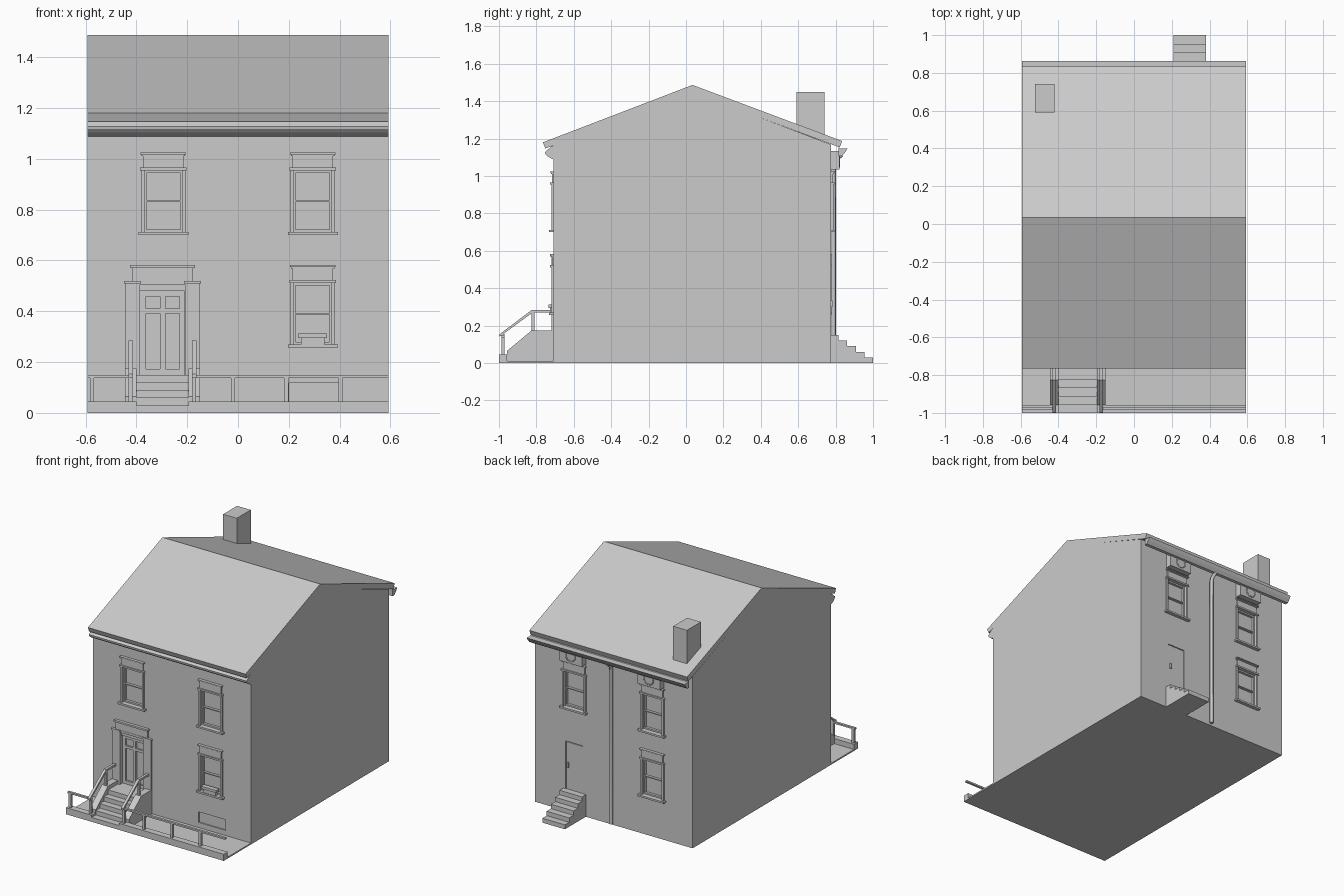
import bpy, bmesh
from math import cos, sin, pi
from mathutils import Vector

HALF = 0.593
WALL = {-1: -0.708, 1: 0.776}      # front and back wall planes
WX = 0.294                         # window axis offset


def finish(name, bm):
    bmesh.ops.recalc_face_normals(bm, faces=bm.faces)
    me = bpy.data.meshes.new(name)
    bm.to_mesh(me)
    bm.free()
    ob = bpy.data.objects.new(name, me)
    bpy.context.collection.objects.link(ob)
    return ob


def boxes(name, items):
    """One object from several (x0, x1, y0, y1, z0, z1) boxes."""
    bm = bmesh.new()
    for x0, x1, y0, y1, z0, z1 in items:
        vs = bmesh.ops.create_cube(bm, size=1)["verts"]
        for v in vs:
            v.co = Vector(((x0 + x1) / 2 + v.co.x * (x1 - x0),
                           (y0 + y1) / 2 + v.co.y * (y1 - y0),
                           (z0 + z1) / 2 + v.co.z * (z1 - z0)))
    return finish(name, bm)


def prism(name, profile, x0, x1):
    """Extrude a (y, z) profile along x."""
    bm = bmesh.new()
    f = bm.faces.new([bm.verts.new((x0, y, z)) for y, z in profile])
    new = bmesh.ops.extrude_face_region(bm, geom=[f])["geom"]
    bmesh.ops.translate(bm, vec=(x1 - x0, 0, 0),
                        verts=[v for v in new if isinstance(v, bmesh.types.BMVert)])
    return finish(name, bm)


def on_wall(side, x0, x1, z0, z1, d0, d1):
    """Box given by its outward depth d0..d1 from the front or back wall."""
    a, b = sorted((WALL[side] + side * d0, WALL[side] + side * d1))
    return (x0, x1, a, b, z0, z1)


def pipe(name, pts, radius, res=2):
    cu = bpy.data.curves.new(name, 'CURVE')
    cu.dimensions = '3D'
    cu.bevel_depth, cu.bevel_resolution, cu.use_fill_caps = radius, res, True
    sp = cu.splines.new('POLY')
    sp.points.add(len(pts) - 1)
    for p, co in zip(sp.points, pts):
        p.co = (*co, 1)
    ob = bpy.data.objects.new(name, cu)
    bpy.context.collection.objects.link(ob)
    return ob


# House body with gables
body = prism("house_body", [(WALL[-1], 0), (WALL[1], 0), (WALL[1], 1.168),
                            (0.035, 1.45), (WALL[-1], 1.166)], -HALF, HALF)

# Recesses for windows and doors
windows = [(-1, -WX, 0.70), (-1, WX, 0.70), (-1, WX, 0.257),
           (1, -WX, 0.70), (1, WX, 0.70), (1, -WX, 0.257)]
holes = [on_wall(s, x - 0.075, x + 0.075, z + 0.012, z + 0.255, -0.025, 0.05)
         for s, x, z in windows]
holes += [on_wall(-1, -0.387, -0.21, 0.15, 0.505, -0.03, 0.05),
          on_wall(1, 0.23, 0.362, 0.15, 0.475, -0.008, 0.05),
          on_wall(-1, 0.2, 0.4, 0.045, 0.117, -0.008, 0.05)]
cutter = boxes("opening_cutter", holes)
cutter.hide_render = True
cutter.hide_set(True)
mod = body.modifiers.new("openings", 'BOOLEAN')
mod.operation, mod.solver, mod.object = 'DIFFERENCE', 'EXACT', cutter

# Roof, cornice, gutter, chimney
prism("roof", [(-0.765, 1.18), (0.035, 1.487), (0.835, 1.187), (0.822, 1.153),
               (0.035, 1.448), (-0.752, 1.147)], -HALF, HALF)
prism("front_cornice", [(-0.70, 1.168), (-0.72, 1.158), (-0.754, 1.128), (-0.752, 1.118),
                        (-0.738, 1.104), (-0.70, 1.083)], -HALF, HALF)
prism("back_gutter", [(0.815, 1.153), (0.822, 1.147), (0.864, 1.147), (0.852, 1.128),
                      (0.835, 1.108), (0.815, 1.106)], -HALF, HALF)
boxes("chimney", [(-0.525, -0.422, 0.59, 0.74, 1.2, 1.45)])

# Windows: sashes, casing, sill and hood
for i, (s, x, z) in enumerate(windows):
    def b(x0, x1, z0, z1, d0, d1):
        return on_wall(s, x + x0, x + x1, z + z0, z + z1, d0, d1)
    boxes(f"window_casing_{i}", [
        b(-0.088, -0.075, 0.012, 0.255, -0.02, 0.012),
        b(0.075, 0.088, 0.012, 0.255, -0.02, 0.012),
        b(-0.098, 0.1, 0, 0.012, -0.02, 0.024),
        b(-0.092, 0.092, 0.255, 0.266, -0.02, 0.018),
        b(-0.08, 0.08, 0.266, 0.312, -0.01, 0.009),
        b(-0.085, 0.085, 0.312, 0.318, -0.01, 0.014),
        b(-0.09, 0.09, 0.318, 0.325, -0.01, 0.02)])
    boxes(f"window_sash_{i}", [
        b(-0.075, -0.067, 0.012, 0.255, -0.03, -0.008),
        b(0.067, 0.075, 0.012, 0.255, -0.03, -0.008),
        b(-0.067, 0.067, 0.245, 0.255, -0.03, -0.008),
        b(-0.067, 0.067, 0.012, 0.022, -0.03, -0.008),
        b(-0.067, 0.067, 0.13, 0.137, -0.03, -0.008)])

# Window planter with flared rim
boxes("planter", [on_wall(-1, 0.247, 0.34, 0.269, 0.295, 0, 0.02),
                  on_wall(-1, 0.236, 0.351, 0.295, 0.312, -0.005, 0.027)])

# Front door surround: pilasters, caps, hood
cx = -0.297
surround = []
for k in (-1, 1):
    xs = sorted((cx + k * 0.088, cx + k * 0.145))
    surround.append(on_wall(-1, *xs, 0, 0.51, -0.01, 0.012))
    xs = sorted((cx + k * 0.084, cx + k * 0.151))
    surround.append(on_wall(-1, *xs, 0.51, 0.52, -0.01, 0.018))
surround += [on_wall(-1, cx - 0.09, cx + 0.09, 0.505, 0.52, -0.03, 0.012),
             on_wall(-1, cx - 0.088, cx + 0.088, 0.48, 0.505, -0.03, -0.004),
             on_wall(-1, cx - 0.12, cx + 0.12, 0.52, 0.57, -0.01, 0.01),
             on_wall(-1, cx - 0.128, cx + 0.128, 0.57, 0.582, -0.01, 0.02)]
boxes("front_door_surround", surround)

# Panelled front door
stiles = [(-0.088, -0.066), (-0.011, 0.011), (0.066, 0.088)]
rails = [(0.15, 0.172), (0.392, 0.41), (0.458, 0.48)]
door = [on_wall(-1, cx + a, cx + c, 0.15, 0.48, -0.035, -0.018) for a, c in stiles]
for z0, z1 in rails:
    door += [on_wall(-1, cx - 0.066, cx - 0.011, z0, z1, -0.035, -0.018),
             on_wall(-1, cx + 0.011, cx + 0.066, z0, z1, -0.035, -0.018)]
boxes("front_door", door)

# Front yard slab, kerb and steps
boxes("front_yard", [(-HALF, HALF, -0.98, -0.7, 0, 0.01)])
boxes("kerb", [(-HALF, -0.4, -1, -0.957, 0, 0.045), (-0.195, HALF, -1, -0.957, 0, 0.045)])


def stairs(name, x0, x1, y_far, y_near, direction):
    depth = abs(y_far - y_near) / 5
    prof = [(y_near, 0), (y_far, 0)]
    for i in range(5):
        y = y_far - direction * depth * i
        prof += [(y, 0.03 * (i + 1)), (y - direction * depth, 0.03 * (i + 1))]
    prism(name, prof, x0, x1)


stairs("front_steps", -0.4, -0.195, -1, -0.78, -1)
boxes("front_landing", [(-0.4, -0.195, -0.785, -0.69, 0, 0.15)])
stairs("back_steps", 0.21, 0.38, 1, 0.77, 1)

# Step side walls and handrails
for i, x in enumerate((-0.4225, -0.1725)):
    prism(f"step_wall_{i}", [(-0.957, 0), (-0.957, 0.065), (-0.825, 0.175),
                             (-0.705, 0.175), (-0.705, 0)], x - 0.0225, x + 0.0225)
    prism(f"handrail_{i}", [(-0.998, 0.14), (-0.998, 0.153), (-0.825, 0.284), (-0.71, 0.284),
                            (-0.71, 0.27), (-0.82, 0.27)], x - 0.009, x + 0.009)
    boxes(f"handrail_posts_{i}", [(x - 0.008, x + 0.008, -0.986, -0.97, 0.04, 0.155),
                                  (x - 0.008, x + 0.008, -0.826, -0.81, 0.17, 0.275)])

# Low front fence
fence = [(-HALF, -0.425, -0.986, -0.97, 0.138, 0.149), (-0.17, HALF, -0.986, -0.97, 0.138, 0.149)]
fence += [(x - 0.008, x + 0.008, -0.986, -0.97, 0.04, 0.14) for x in (-0.575, -0.02, 0.19, 0.403)]
boxes("fence", fence)

# Back door handle
boxes("back_door", [on_wall(1, 0.235, 0.357, 0.15, 0.47, -0.02, -0.003),
                    on_wall(1, 0.338, 0.348, 0.3, 0.335, -0.01, 0.008)])

# Air conditioning units with fan rings
for i, x in enumerate((-WX, WX)):
    boxes(f"air_conditioner_{i}", [on_wall(1, x - 0.085, x + 0.085, 1.035, 1.135, -0.01, 0.044)])
    ring = pipe(f"fan_ring_{i}", [(x + 0.035 * cos(a * pi / 8), 0.82, 1.085 + 0.035 * sin(a * pi / 8))
                                  for a in range(16)], 0.004, 1)
    ring.data.splines[0].use_cyclic_u = True

# Downpipe
pipe("downpipe", [(0.01, 0.789, 0.012), (0.01, 0.789, 1.06), (0.01, 0.797, 1.085),
                  (0.01, 0.832, 1.115)], 0.012)
